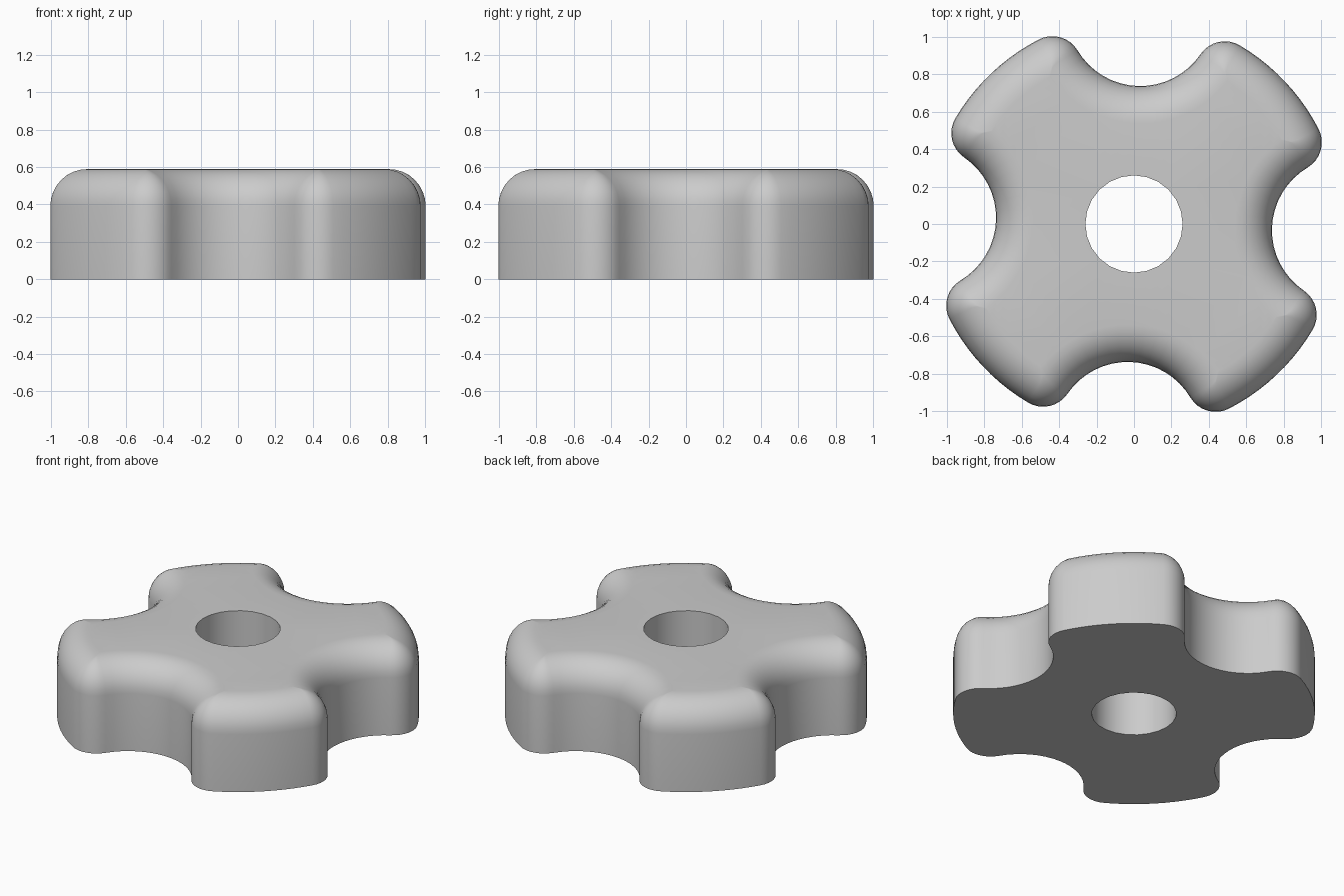
import bpy, bmesh, math
from mathutils import Vector, Matrix

cube = bpy.data.objects.get("Cube")
if cube:
    bpy.data.objects.remove(cube, do_unlink=True)

HEIGHT, EDGE = 0.59, 0.2          # total height, rounded top edge
OUTER, TIP = 1.11, 0.157          # rim radius, lobe corner radius
NOTCH, NOTCH_Y = 0.39, 1.128      # finger notch radius and distance
HOLE, TILT = 0.26, math.radians(-1.7)


def arc(centre, radius, start, end, steps):
    return [centre + radius * Vector((math.cos(start + (end - start) * i / steps),
                                      math.sin(start + (end - start) * i / steps)))
            for i in range(steps + 1)]


def outline(inset):
    """Four-lobed outline, moved inward by the inset."""
    rim, notch, tip = OUTER - inset, NOTCH + inset, max(TIP - inset, 0.004)
    a, b = rim - tip, notch + tip
    spread = math.acos((a * a + NOTCH_Y ** 2 - b * b) / (2 * a * NOTCH_Y))
    middle = Vector((0, NOTCH_Y))
    corner = a * Vector((math.sin(spread), math.cos(spread)))
    toward = corner - middle
    angle = math.atan2(toward.y, toward.x)
    # half of one quarter: notch, lobe corner, rim
    half = arc(middle, notch, -math.pi / 2, angle, 8)
    half += arc(corner, tip, angle + math.pi, math.pi / 2 - spread, 8)[1:]
    half += arc(Vector((0, 0)), rim, math.pi / 2 - spread, math.pi / 4, 5)[1:]
    mirrored = [Vector((p.y, p.x)) for p in reversed(half)][1:-1]
    quarter = half + [mirrored_point for mirrored_point in mirrored]
    return [Matrix.Rotation(TILT - k * math.pi / 2, 2) @ p
            for k in range(4) for p in quarter]


def add_ring(bm, points, z):
    verts = [bm.verts.new((p.x, p.y, z)) for p in points]
    edges = [bm.edges.new((verts[i - 1], verts[i])) for i in range(len(verts))]
    return verts, edges


def join(bm, low, high):
    for i in range(len(low)):
        bm.faces.new((low[i - 1], low[i], high[i], high[i - 1]))


bm = bmesh.new()

# Straight wall, then the rounded top edge
levels = [(0, 0)]
for i in range(9):
    t = i / 8 * math.pi / 2
    levels.append((EDGE * (1 - math.cos(t)), HEIGHT - EDGE + EDGE * math.sin(t)))
rings = [add_ring(bm, outline(inset), z) for inset, z in levels]
for low, high in zip(rings, rings[1:]):
    join(bm, low[0], high[0])

# Centre hole
circle = arc(Vector((0, 0)), HOLE, 0, math.tau, 24)[:-1]
hole_low, hole_high = add_ring(bm, circle, 0), add_ring(bm, circle, HEIGHT)
join(bm, hole_low[0], hole_high[0])

# Flat bottom and top around the hole
for ring, hole, z in ((rings[0], hole_low, -1), (rings[-1], hole_high, 1)):
    bmesh.ops.triangle_fill(bm, edges=ring[1] + hole[1], use_beauty=True,
                            normal=(0, 0, z))
bmesh.ops.recalc_face_normals(bm, faces=bm.faces)

mesh = bpy.data.meshes.new("knob_body")
bm.to_mesh(mesh)
bm.free()
knob = bpy.data.objects.new("knob_body", mesh)
bpy.context.collection.objects.link(knob)

# Material
grey = bpy.data.materials.new("plain_grey")
grey.use_nodes = True
grey.diffuse_color = (0.6, 0.6, 0.6, 1)
grey.node_tree.nodes["Principled BSDF"].inputs["Base Color"].default_value = (0.6, 0.6, 0.6, 1)
mesh.materials.append(grey)

bpy.ops.object.select_all(action='DESELECT')
knob.select_set(True)
bpy.context.view_layer.objects.active = knob
bpy.ops.object.shade_smooth_by_angle(angle=math.radians(35))
